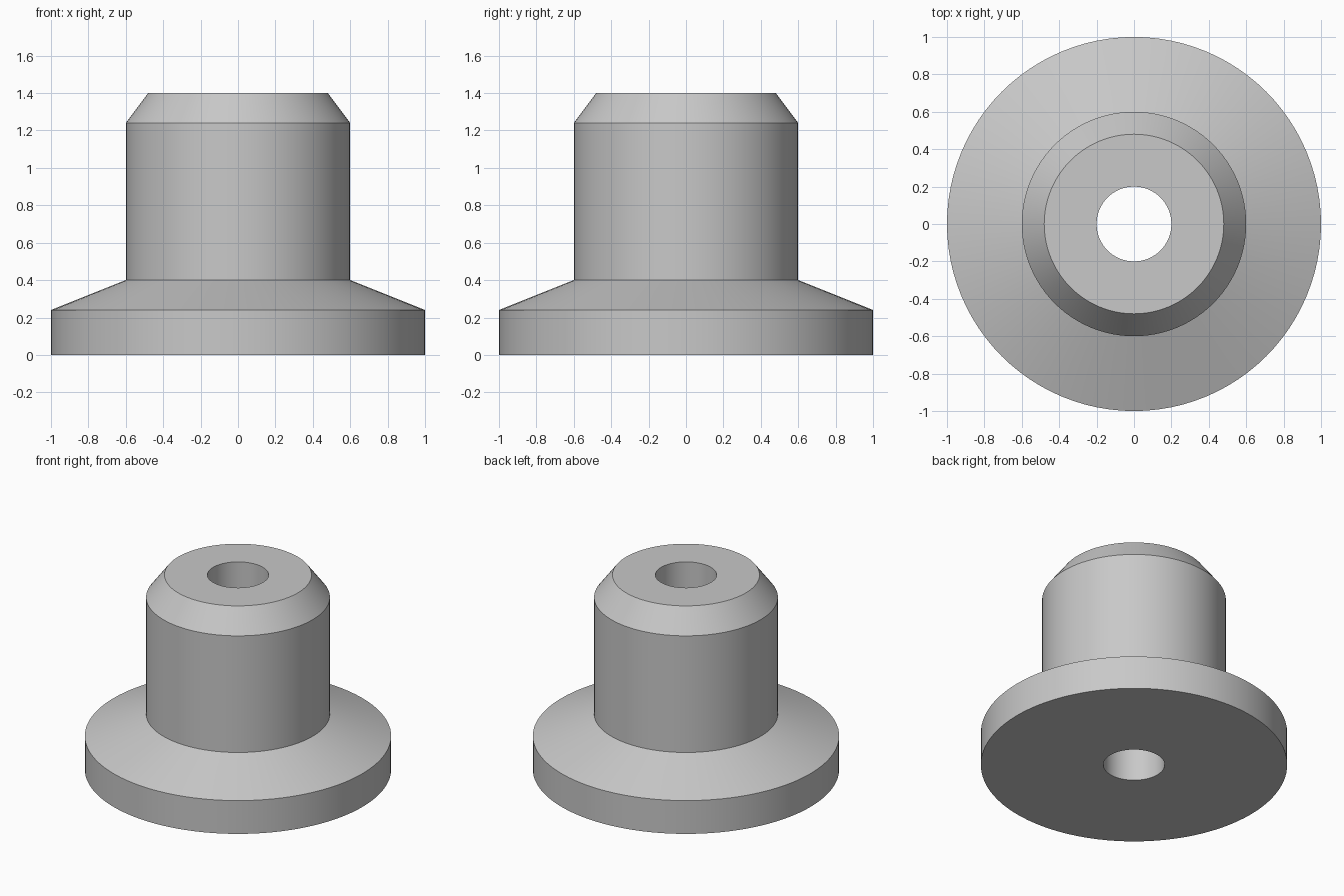
import bpy, bmesh
from math import cos, sin, tau, radians

cube = bpy.data.objects.get("Cube")
if cube:
    bpy.data.objects.remove(cube, do_unlink=True)

SEGMENTS = 96

# Plain grey metal
grey = bpy.data.materials.new("grey_metal")
grey.use_nodes = True
colour = (0.58, 0.58, 0.58, 1)
grey.diffuse_color = colour
grey.node_tree.nodes["Principled BSDF"].inputs["Base Color"].default_value = colour


def lathe(name, profile, material):
    """Revolve a closed (radius, height) profile around z."""
    bm = bmesh.new()
    rings = [[bm.verts.new((r * cos(tau * i / SEGMENTS), r * sin(tau * i / SEGMENTS), z))
              for i in range(SEGMENTS)] for r, z in profile]
    for lower, upper in zip(rings, rings[1:] + rings[:1]):
        for i in range(SEGMENTS):
            j = (i + 1) % SEGMENTS
            bm.faces.new((lower[i], lower[j], upper[j], upper[i]))
    bmesh.ops.recalc_face_normals(bm, faces=bm.faces)
    mesh = bpy.data.meshes.new(name)
    bm.to_mesh(mesh)
    bm.free()
    mesh.materials.append(material)
    obj = bpy.data.objects.new(name, mesh)
    bpy.context.collection.objects.link(obj)
    bpy.ops.object.select_all(action='DESELECT')
    obj.select_set(True)
    bpy.context.view_layer.objects.active = obj
    bpy.ops.object.shade_smooth_by_angle(angle=radians(15))
    return obj


# Flanged bushing: rim, sloped shoulder, barrel, chamfered top, through bore
lathe("flanged_bushing", [
    (0.2, 0), (1, 0), (1, 0.24), (0.6, 0.4),
    (0.6, 1.24), (0.48, 1.4), (0.2, 1.4),
], grey)
